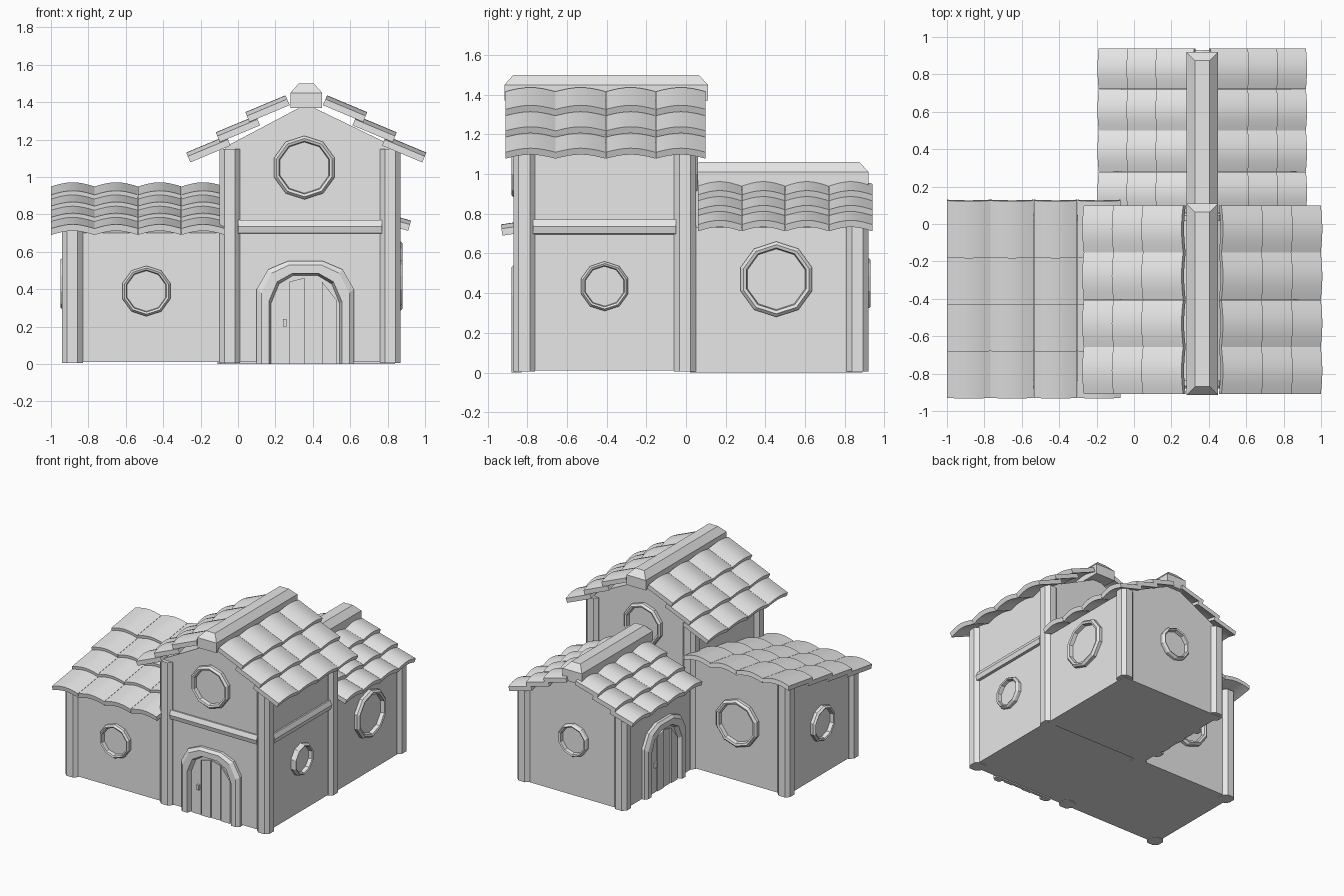
import bpy, bmesh, math
from mathutils import Vector

cube = bpy.data.objects.get("Cube")
if cube:
    bpy.data.objects.remove(cube, do_unlink=True)

grey = bpy.data.materials.new("plain_grey")
grey.use_nodes = True
grey.diffuse_color = (0.8, 0.8, 0.8, 1)
grey.node_tree.nodes["Principled BSDF"].inputs["Base Color"].default_value = grey.diffuse_color

X, Y, Z = Vector((1, 0, 0)), Vector((0, 1, 0)), Vector((0, 0, 1))
CENTRE = 0.365                                # x of both ridges


def loft(bm, rings, closed=False):
    """Skin a list of equal rings; cap the ends unless the loft is a loop."""
    vs = [[bm.verts.new(p) for p in ring] for ring in rings]
    n = len(vs[0])
    pairs = list(zip(vs, vs[1:])) + ([(vs[-1], vs[0])] if closed else [])
    for a, b in pairs:
        for i in range(n):
            j = (i + 1) % n
            bm.faces.new((a[i], a[j], b[j], b[i]))
    if not closed:
        bm.faces.new(vs[0])
        bm.faces.new(vs[-1])


def finish(name, bm, smooth=False):
    bmesh.ops.recalc_face_normals(bm, faces=bm.faces[:])
    mesh = bpy.data.meshes.new(name)
    bm.to_mesh(mesh)
    bm.free()
    mesh.materials.append(grey)
    for p in mesh.polygons:
        p.use_smooth = smooth
    if smooth:
        mesh.set_sharp_from_angle(angle=math.radians(30))
    bpy.context.collection.objects.link(bpy.data.objects.new(name, mesh))


def prism(name, pts, u, v, n, d0, d1, origin=Vector()):
    bm = bmesh.new()
    loft(bm, [[origin + u * a + v * b + n * d for a, b in pts] for d in (d0, d1)])
    finish(name, bm)


# Wall blocks
def gable(x0, x1, eave, apex, z0):
    return [(x0, z0), (x1, z0), (x1, eave), (CENTRE, apex), (x0, eave)]


prism("main_walls", gable(-0.07, 0.84, 1.16, 1.39, 0.01), X, Z, Y, -0.84, 0.02)
prism("back_wing_walls", gable(-0.07, 0.84, 0.73, 0.95, 0.0), X, Z, Y, 0.02, 0.89)
prism("side_wing_walls", [(-0.84, 0.01), (0.02, 0.01), (0.02, 0.89), (-0.84, 0.7)],
      Y, Z, X, -0.91, -0.06)


# Chamfered corner posts
def post(name, x, y, top, h=0.055, c=0.027):
    k = h - c
    octagon = [(h, -k), (h, k), (k, h), (-k, h), (-h, k), (-h, -k), (-k, -h), (k, -h)]
    prism(name, octagon, X, Y, Z, 0.005, top, Vector((x, y, 0)))


for x, side in ((-0.045, "right"), (0.815, "left")):
    post("main_front_post_" + side, x, -0.815, 1.15)
    post("main_back_post_" + side, x, -0.005, 1.15)
    post("back_wing_post_" + side, x, 0.865, 0.74)
post("side_wing_front_post", -0.885, -0.815, 0.72)
post("side_wing_back_post", -0.885, -0.005, 0.9)

# Belt beams between the posts
belt = [(-0.01, 0.695), (0.02, 0.7), (0.028, 0.735), (0.012, 0.77), (-0.01, 0.77)]
prism("front_belt", belt, -Y, Z, X, 0.0, 0.77, Vector((0, -0.84, 0)))
prism("side_belt", belt, X, Z, Y, -0.77, -0.05, Vector((0.84, 0, 0)))


# Scalloped roof tiles
def tile(bm, place, s, z, run, rise, u0, u1, thick=0.035, arch=0.022, seg=8):
    nrm = Vector((-rise, run)).normalized()
    rings = []
    for ds, dz in ((0, 0), (run, rise)):
        under, over = [], []
        for i in range(seg + 1):
            t = i / seg
            lift = arch * math.sin(math.pi * t)
            u = u0 + (u1 - u0) * t
            a, b = lift * nrm, (lift + thick) * nrm
            under.append(place(s + ds + a.x, u, z + dz + a.y))
            over.append(place(s + ds + b.x, u, z + dz + b.y))
        rings.append(under + over[::-1])
    loft(bm, rings)


def slope(name, place, start, step, span, rows, u0, u1, cols=4):
    bm = bmesh.new()
    w = (u1 - u0) / cols
    for r in range(rows):
        for c in range(cols):
            tile(bm, place, start[0] + r * step[0], start[1] + r * step[1],
                 span[0], span[1], u0 + c * w + 0.001, u0 + (c + 1) * w - 0.001)
    finish(name, bm, smooth=True)


for sign, side in ((-1, "right"), (1, "left")):
    def place(s, u, z, sign=sign):
        return Vector((CENTRE + sign * -s, u, z))
    slope("main_roof_" + side, place, (-0.62, 1.078), (0.158, 0.108), (0.215, 0.09),
          3, -0.91, 0.10)
    slope("back_wing_roof_" + side, place, (-0.545, 0.712), (0.155, 0.075), (0.2, 0.055),
          3, 0.06, 0.94)
slope("side_wing_roof", lambda s, u, z: Vector((u, s, z)), (-0.925, 0.69), (0.25, 0.06),
      (0.305, 0.045), 4, -1.0, -0.07)


# Ridge caps with chamfered tops
def ridge(name, y0, y1, z0, z1, z2):
    bm = bmesh.new()
    rings = []
    for z, inset in ((z0, 0), (z1, 0), (z2, 0.045)):
        w = 0.085 - inset
        rings.append([Vector((CENTRE + a * w, y, z)) for a, y in
                      ((-1, y0 + inset), (1, y0 + inset), (1, y1 - inset), (-1, y1 - inset))])
    loft(bm, rings)
    finish(name, bm)


ridge("main_ridge", -0.915, 0.11, 1.37, 1.45, 1.5)
ridge("back_wing_ridge", 0.02, 0.92, 0.92, 1.01, 1.06)


# Round windows: ten-sided frame with a pane
def window(name, x, y, z, n, r, sides=10):
    u, o = Z.cross(n), Vector((x, y, z))
    wide = r * 0.21
    section = ((r, -0.01), (r, 0.025), (r - wide * 0.4, 0.04),
               (r - wide * 0.8, 0.035), (r - wide, -0.01))
    bm = bmesh.new()
    dirs = [u * math.cos(t) + Z * math.sin(t)
            for t in (2 * math.pi * i / sides + math.pi / sides for i in range(sides))]
    loft(bm, [[o + d * a + n * b for a, b in section] for d in dirs], closed=True)
    finish(name + "_frame", bm)
    bm = bmesh.new()
    loft(bm, [[o + d * (r - wide * 0.6) + n * b for d in dirs] for b in (-0.01, 0.005)])
    finish(name + "_pane", bm)


window("upper_front_window", 0.355, -0.84, 1.05, -Y, 0.17)
window("upper_back_window", 0.355, 0.02, 1.05, Y, 0.17)
window("side_wing_front_window", -0.49, -0.84, 0.39, -Y, 0.135)
window("side_wing_back_window", -0.48, 0.02, 0.48, Y, 0.19)
window("side_wing_end_window", -0.91, -0.41, 0.43, -X, 0.14)
window("main_side_window", 0.84, -0.41, 0.435, X, 0.125)
window("back_wing_side_window", 0.84, 0.455, 0.47, X, 0.19)
window("back_wing_rear_window", 0.365, 0.89, 0.45, Y, 0.13)


# Arched plank doors
def door(name, x, y, n):
    u, o = Z.cross(n), Vector((x, y, 0))

    def arch(w, top, z0=0.0):
        half = [(w, z0), (w, top - 0.15), (w * 0.77, top - 0.045), (w * 0.36, top)]
        return half + [(-a, b) for a, b in reversed(half)]

    loops = [(arch(0.26, 0.55), -0.01), (arch(0.26, 0.55), 0.022),
             (arch(0.235, 0.53), 0.04), (arch(0.195, 0.485), 0.04), (arch(0.18, 0.47), -0.01)]
    bm = bmesh.new()
    loft(bm, [[o + u * pts[i][0] + Z * pts[i][1] + n * d for pts, d in loops]
              for i in range(8)])
    finish(name + "_frame", bm)
    prism(name + "_panel", arch(0.183, 0.473), u, Z, n, -0.01, 0.005, o)
    for i in range(4):
        a = -0.172 + i * 0.087
        low, high = (0.34, 0.44) if i in (0, 3) else (0.44, 0.46)
        tops = (low, high) if i < 2 else (high, low)
        prism(name + "_plank", [(a, 0), (a + 0.08, 0), (a + 0.08, tops[1]), (a, tops[0])],
              u, Z, n, 0, 0.012 + 0.006 * (i % 2), o)
    prism(name + "_handle", [(-0.12, 0.2), (-0.1, 0.2), (-0.1, 0.24), (-0.12, 0.24)],
          u, Z, n, 0, 0.03, o)


door("front_door", 0.36, -0.84, -Y)
door("side_door", -0.07, 0.4, -X)
